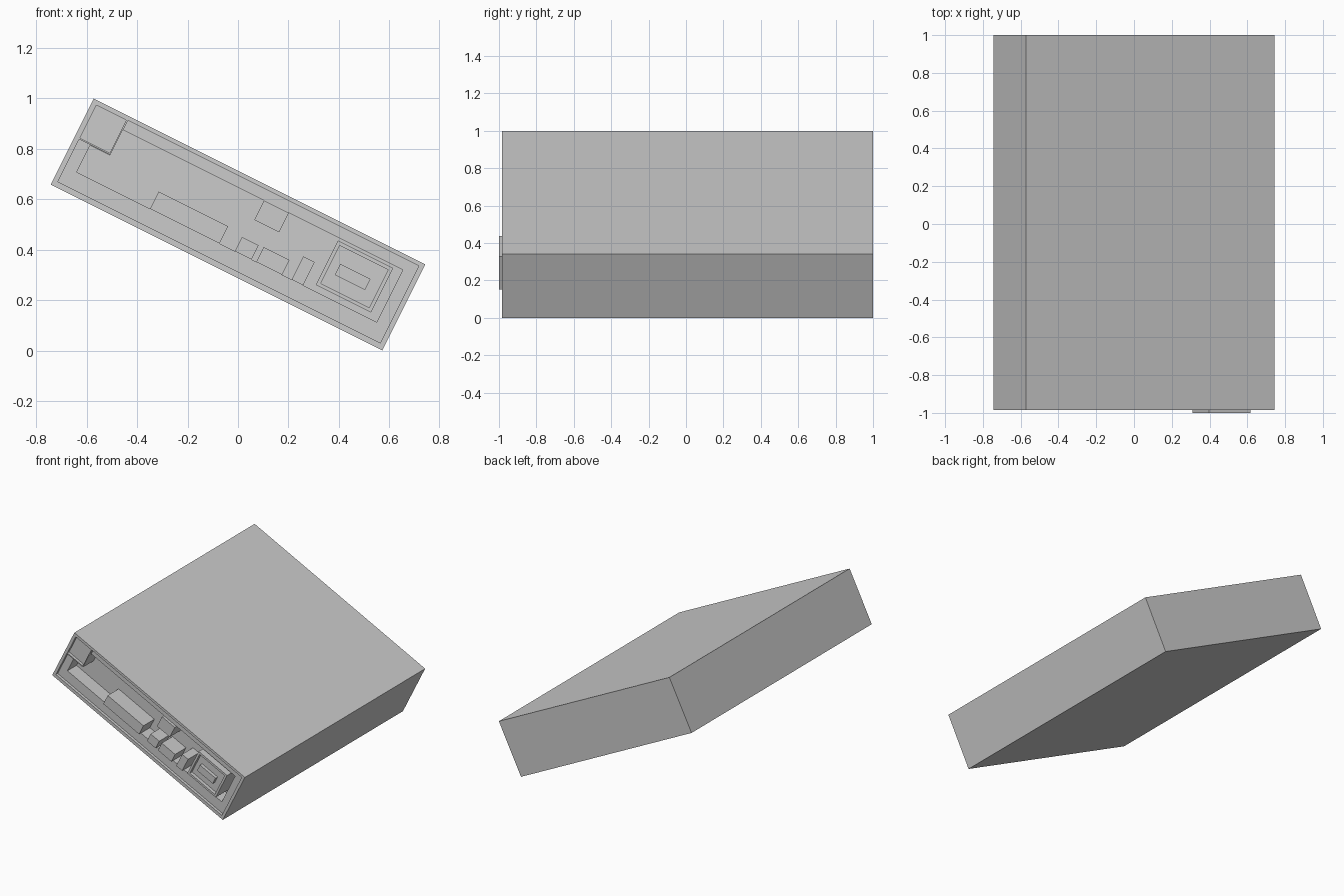
import bpy, bmesh, math
from mathutils import Matrix

if "Cube" in bpy.data.objects:
    bpy.data.objects.remove(bpy.data.objects["Cube"])

# Tilted case frame: u runs along the width, v along the thickness, y is depth
TILT = Matrix.Translation((0, 0, 0.5)) @ Matrix.Rotation(math.atan(0.5), 4, 'Y')
FRONT, BACK = -0.985, 1.0
RIM_Y, FLOOR_Y = FRONT + 0.02, FRONT + 0.12


def prism(name, outline, y0, y1):
    """Extrude a (u, v) outline from y0 to y1."""
    bm = bmesh.new()
    face = bm.faces.new([bm.verts.new((u, y0, v)) for u, v in outline])
    ext = bmesh.ops.extrude_face_region(bm, geom=[face])
    verts = [g for g in ext["geom"] if isinstance(g, bmesh.types.BMVert)]
    bmesh.ops.translate(bm, verts=verts, vec=(0, y1 - y0, 0))
    bmesh.ops.recalc_face_normals(bm, faces=bm.faces)
    mesh = bpy.data.meshes.new(name)
    bm.to_mesh(mesh)
    bm.free()
    obj = bpy.data.objects.new(name, mesh)
    bpy.context.collection.objects.link(obj)
    obj.matrix_world = TILT
    return obj


def rect(u0, u1, v0, v1):
    return [(u0, v0), (u1, v0), (u1, v1), (u0, v1)]


def notched(u, v0, v1, nu, nv):
    """Rectangle with its upper left corner notched out."""
    return [(-u, v0), (u, v0), (u, v1), (nu, v1), (nu, nv), (-u, nv)]


def cut(obj, outline, y0, y1):
    cutter = prism("cutter", outline, y0, y1)
    mod = obj.modifiers.new("cut", 'BOOLEAN')
    mod.operation, mod.solver, mod.object = 'DIFFERENCE', 'EXACT', cutter
    bpy.context.view_layer.objects.active = obj
    bpy.ops.object.modifier_apply(modifier=mod.name)
    bpy.data.objects.remove(cutter)


# Casing with stepped connector bay and a shallow corner pocket
casing = prism("casing", rect(-0.735, 0.735, -0.191, 0.191), FRONT, BACK)
cut(casing, notched(0.715, -0.168, 0.174, -0.575, 0.020), FRONT - 0.1, RIM_Y)
cut(casing, notched(0.665, -0.100, 0.131, -0.577, 0.018), FRONT - 0.1, FLOOR_Y)
cut(casing, rect(-0.714, -0.582, 0.027, 0.172), FRONT - 0.1, RIM_Y)

# Connector blocks standing on the bay floor
ports = {
    "wide_port": (-0.340, -0.032, -0.100, -0.024),
    "small_port": (0.036, 0.110, -0.100, -0.037),
    "medium_port": (0.131, 0.246, -0.100, -0.035),
    "tall_port": (0.288, 0.339, -0.100, 0.003),
    "upper_port": (0.050, 0.160, 0.045, 0.131),
}
for name, r in ports.items():
    prism(name, rect(*r), FRONT, FLOOR_Y)

# Power inlet: protruding shell, recessed mouth and central tongue
inlet = prism("power_inlet", rect(0.383, 0.628, -0.076, 0.121), -1.0, FLOOR_Y)
cut(inlet, rect(0.398, 0.613, -0.062, 0.106), -1.1, -0.975)
prism("power_inlet_tongue", rect(0.433, 0.567, -0.007, 0.042), -0.999, -0.975)
